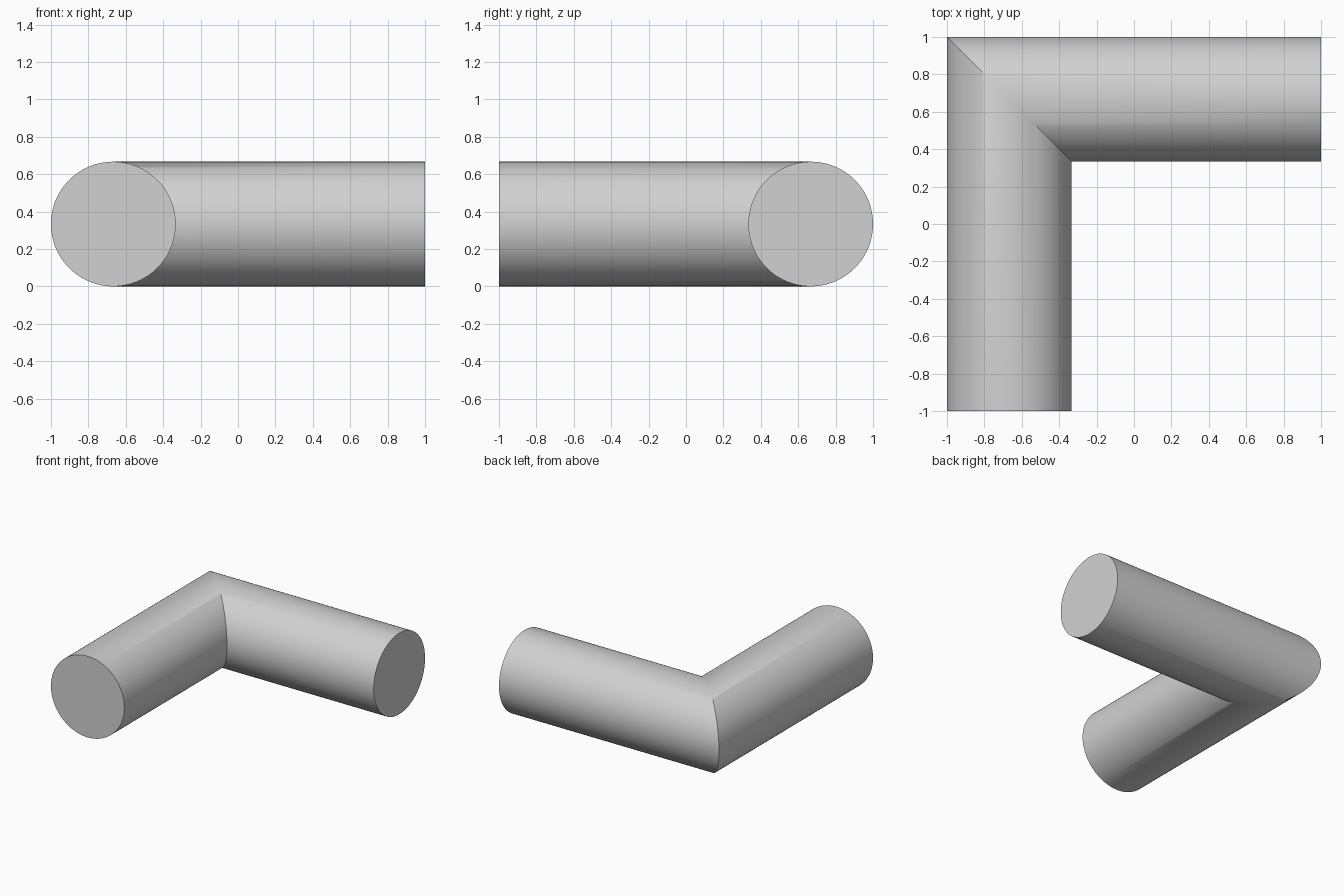
import bpy, bmesh, math

cube = bpy.data.objects.get("Cube")
if cube:
    bpy.data.objects.remove(cube, do_unlink=True)

RADIUS = 1 / 3
SEGMENTS = 96
CX, CY = -1 + RADIUS, 1 - RADIUS   # where the two centre lines meet

grey = bpy.data.materials.new("light grey")
grey.use_nodes = True
colour = (0.64, 0.64, 0.64, 1)
grey.diffuse_color = colour
grey.node_tree.nodes["Principled BSDF"].inputs["Base Color"].default_value = colour

# Circular section as (sideways offset, height) pairs
section = []
for i in range(SEGMENTS):
    a = 2 * math.pi * i / SEGMENTS
    section.append((RADIUS * math.cos(a), RADIUS + RADIUS * math.sin(a)))

# Three rings: front end, mitred corner, left end
bm = bmesh.new()
rings = [
    [bm.verts.new((CX + u, -1, z)) for u, z in section],
    [bm.verts.new((CX + u, CY - u, z)) for u, z in section],
    [bm.verts.new((1, CY - u, z)) for u, z in section],
]

# Pipe walls
for a, b in zip(rings, rings[1:]):
    for i in range(SEGMENTS):
        j = (i + 1) % SEGMENTS
        bm.faces.new((a[i], a[j], b[j], b[i]))

# Flat end caps
bm.faces.new(rings[0])
bm.faces.new(rings[-1])
bmesh.ops.recalc_face_normals(bm, faces=bm.faces)

mesh = bpy.data.meshes.new("elbow_pipe")
bm.to_mesh(mesh)
bm.free()
mesh.materials.append(grey)
pipe = bpy.data.objects.new("elbow_pipe", mesh)
bpy.context.collection.objects.link(pipe)

# Smooth walls, with crisp cap rims and mitre crease
bpy.ops.object.select_all(action='DESELECT')
pipe.select_set(True)
bpy.context.view_layer.objects.active = pipe
bpy.ops.object.shade_smooth_by_angle(angle=math.radians(30))
